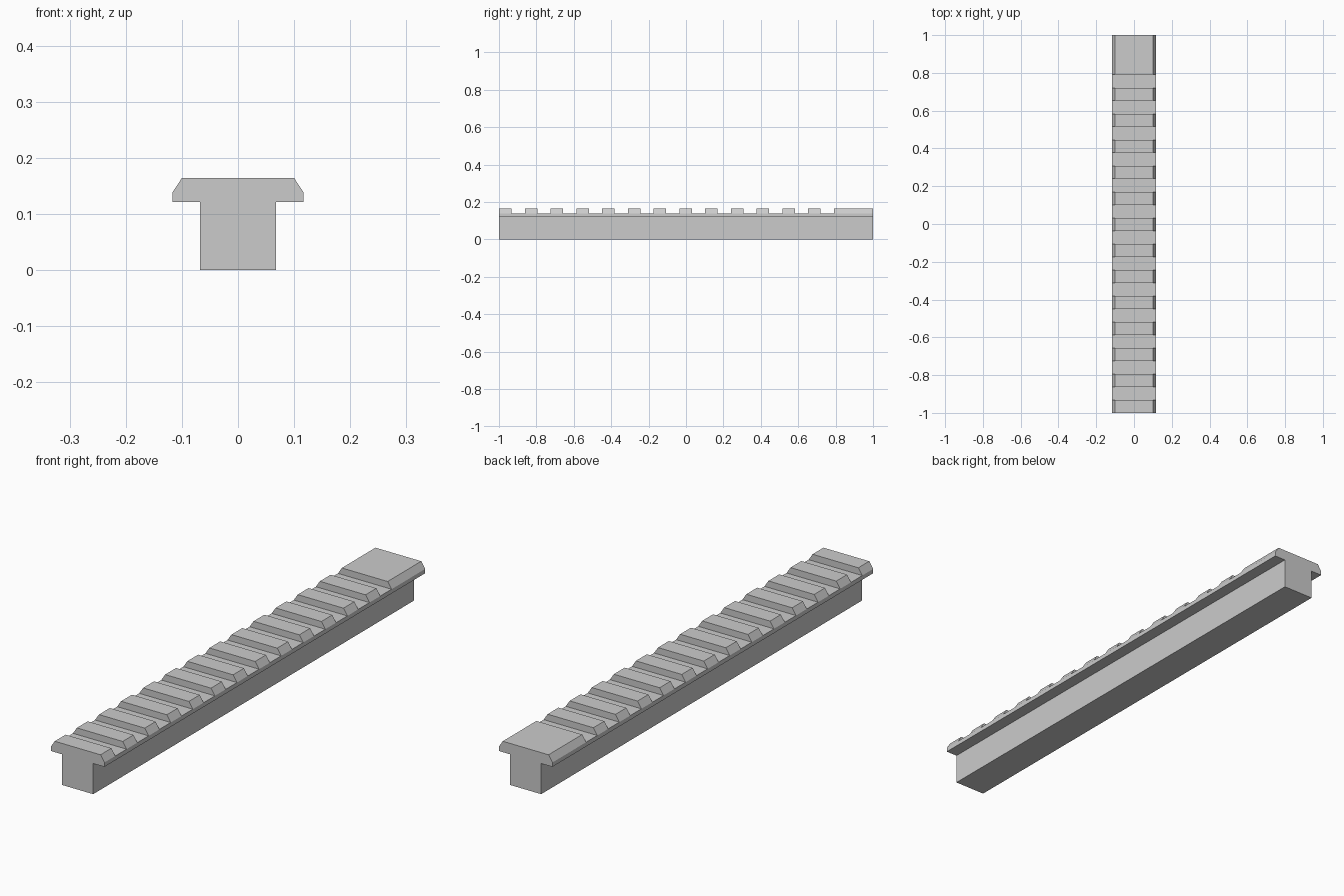
import bpy, bmesh, math

if "Cube" in bpy.data.objects:
    bpy.data.objects.remove(bpy.data.objects["Cube"])

STEM, HEAD, CROWN = 0.068, 0.117, 0.100      # half widths
UNDER, FLOOR, TOP = 0.121, 0.138, 0.164      # heights
FIRST, PITCH, GAP, SLOTS = -0.932, 0.1377, 0.07, 13


def section(bm, y, top):
    """T-shaped cross-section at y, mirrored in x."""
    half = [(STEM, 0), (STEM, UNDER), (HEAD, UNDER), (HEAD, FLOOR), (CROWN, top)]
    pts = half + [(-x, z) for x, z in reversed(half)]
    return [bm.verts.new((x, y, z)) for x, z in pts]


# Stations along the rail: each slot steps down and back up
stations = [(-1, TOP)]
for i in range(SLOTS):
    a = FIRST + i * PITCH
    b = a + GAP
    stations += [(a, TOP), (a, FLOOR), (b, FLOOR), (b, TOP)]
stations.append((1, TOP))

# Slotted rail, lofted through the stations
bm = bmesh.new()
rings = [section(bm, y, top) for y, top in stations]
for r, s in zip(rings, rings[1:]):
    for i in range(len(r)):
        j = (i + 1) % len(r)
        bm.faces.new((r[i], r[j], s[j], s[i]))
bm.faces.new(rings[0])
bm.faces.new(rings[-1])

# Collapse the zero-length parts of the steps and merge flat areas
bmesh.ops.remove_doubles(bm, verts=bm.verts[:], dist=1e-5)
bmesh.ops.dissolve_limit(bm, angle_limit=math.radians(1),
                         verts=bm.verts[:], edges=bm.edges[:])
bmesh.ops.recalc_face_normals(bm, faces=bm.faces[:])

mesh = bpy.data.meshes.new("slotted_rail")
bm.to_mesh(mesh)
bm.free()
rail = bpy.data.objects.new("slotted_rail", mesh)
bpy.context.collection.objects.link(rail)
